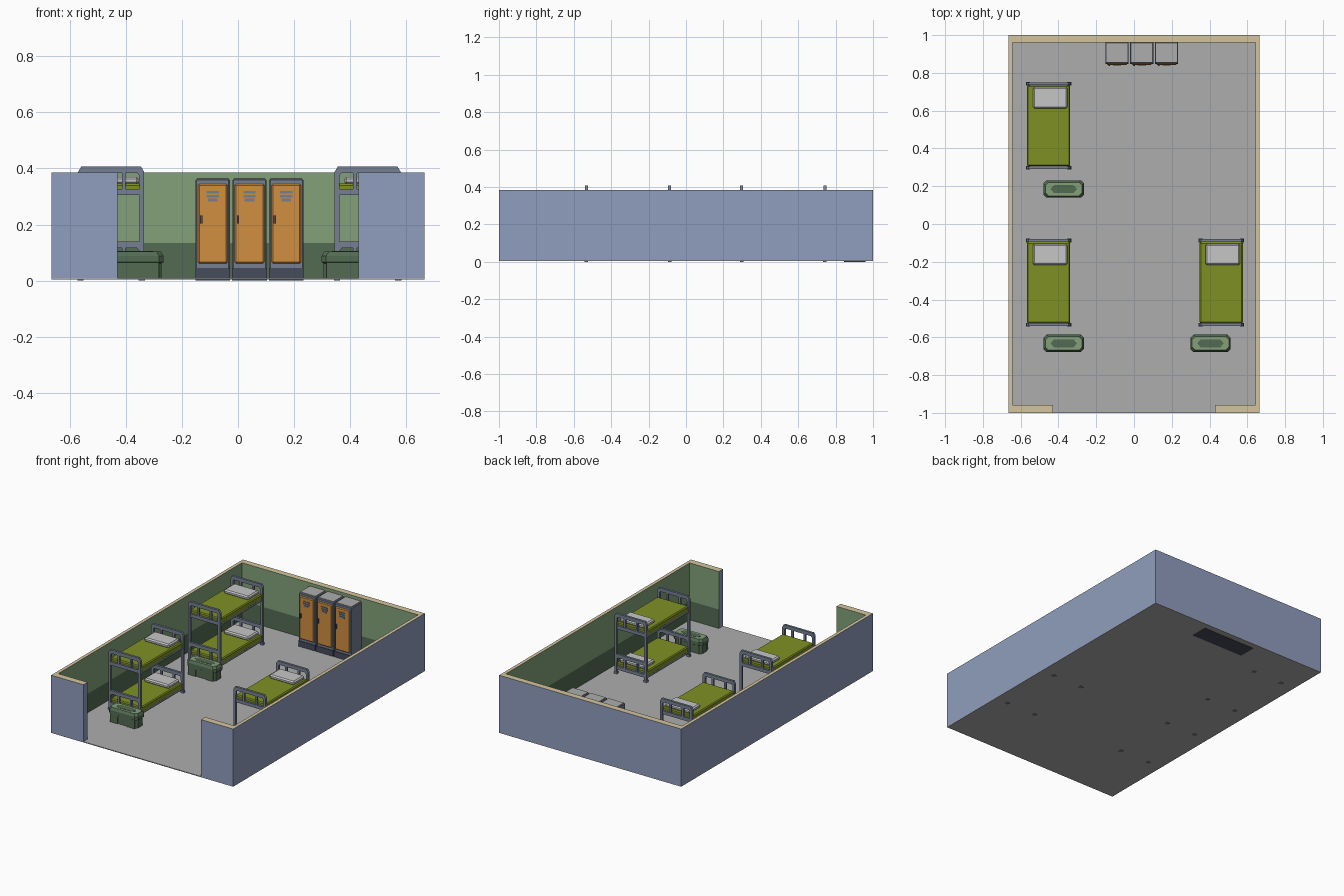
import bpy, bmesh

if "Cube" in bpy.data.objects:
    bpy.data.objects.remove(bpy.data.objects["Cube"])

def mat(name, r, g, b):
    lin = lambda c: ((c / 255 + 0.055) / 1.055) ** 2.4 if c > 10 else c / 3294
    m = bpy.data.materials.new(name)
    m.diffuse_color = (lin(r), lin(g), lin(b), 1)
    m.use_nodes = True
    m.node_tree.nodes["Principled BSDF"].inputs["Base Color"].default_value = m.diffuse_color
    return m

BLUE = mat("outer wall blue", 144, 157, 189)
CREAM = mat("wall top cream", 212, 197, 158)
GREY = mat("floor grey", 174, 174, 174)
GREEN = mat("wall green", 131, 161, 122)
DARK = mat("dark green", 83, 107, 82)
OLIVE = mat("mattress olive", 127, 144, 36)
PILLOW = mat("pillow grey", 198, 198, 198)
METAL = mat("slate metal", 118, 128, 146)
ORANGE = mat("door orange", 208, 142, 64)
CHAR = mat("charcoal", 70, 76, 92)

def finish(name, bm, mats, rule=None):
    bmesh.ops.recalc_face_normals(bm, faces=bm.faces)
    bm.normal_update()
    if rule:
        for f in bm.faces:
            f.material_index = rule(f)
    me = bpy.data.meshes.new(name)
    bm.to_mesh(me)
    bm.free()
    for m in mats:
        me.materials.append(m)
    ob = bpy.data.objects.new(name, me)
    bpy.context.collection.objects.link(ob)
    return ob

def add_box(bm, x0, x1, y0, y1, z0, z1, bevel=0.0):
    vs = bmesh.ops.create_cube(bm, size=1)["verts"]
    for v in vs:
        v.co = ((x0 + x1) / 2 + v.co.x * (x1 - x0), (y0 + y1) / 2 + v.co.y * (y1 - y0),
                (z0 + z1) / 2 + v.co.z * (z1 - z0))
    if bevel:
        es = list({e for v in vs for e in v.link_edges})
        bmesh.ops.bevel(bm, geom=es, offset=bevel, segments=1, affect='EDGES', profile=0.5)

def box(name, m, *dims, bevel=0.0):
    bm = bmesh.new()
    add_box(bm, *dims, bevel=bevel)
    return finish(name, bm, [m])

def add_loft(bm, rings):
    """Solid skinned through rings of equal point count."""
    rs = [[bm.verts.new(p) for p in r] for r in rings]
    for a, b in zip(rs, rs[1:]):
        for i in range(len(a)):
            j = (i + 1) % len(a)
            bm.faces.new((a[i], a[j], b[j], b[i]))
    bm.faces.new(rs[0][::-1])
    bm.faces.new(rs[-1])

# Room: floor slab and C-shaped wall with a wide front opening
X, XI, D = 0.665, 0.643, 0.43
box("floor", GREY, -X, X, -1, 1, 0.004, 0.009)
plan = [(-D, -1), (-X, -1), (-X, 1), (X, 1), (X, -1), (D, -1),
        (D, -0.957), (XI, -0.957), (XI, 0.96), (-XI, 0.96), (-XI, -0.957), (-D, -0.957)]
bm = bmesh.new()
add_loft(bm, [[(x, y, z) for x, y in plan] for z in (0.005, 0.134, 0.385)])

def wall_rule(f):
    c = f.calc_center_median()
    if abs(f.normal.z) > 0.5:
        return 1 if f.normal.z > 0 else 0
    outer = abs(c.x) > 0.66 or abs(c.y) > 0.99
    jamb = abs(abs(c.x) - D) < 0.001
    if outer or jamb:
        return 0
    return 2 if c.z > 0.134 else 3

finish("walls", bm, [BLUE, CREAM, GREEN, DARK], wall_rule)

# Bunk beds: two identical tiers on shared posts
HALF = [(0.1175, 0.355), (0.1175, 0.388), (0.106, 0.407)]
INNER = [(0.100, 0.355), (0.100, 0.375), (0.092, 0.384)]
ARCH = HALF + [(-x, z) for x, z in HALF[::-1]] + [(-x, z) for x, z in INNER] + INNER[::-1]
TIER = 0.268

def bunk(cx, cy):
    frame = bmesh.new()
    for s in (-1, 1):
        y0, y1 = cy + s * 0.2225 - 0.0075, cy + s * 0.2225 + 0.0075
        for t in (-1, 1):       # posts and feet
            px = cx + t * 0.109
            add_box(frame, px - 0.0085, px + 0.0085, y0, y1, 0, 0.36)
            add_box(frame, px - 0.011, px + 0.011, y0 - 0.002, y1 + 0.002, 0, 0.022)
        for dz in (0, -TIER):   # end panels
            add_loft(frame, [[(cx + x, y, z + dz) for x, z in ARCH] for y in (y0, y1)])
            add_box(frame, cx - 0.102, cx + 0.102, y0 + 0.001, y1 - 0.001, 0.305 + dz, 0.327 + dz)
            for t in (-1, 1):
                bx = cx + t * 0.045
                add_box(frame, bx - 0.007, bx + 0.007, y0 + 0.002, y1 - 0.002, 0.32 + dz, 0.39 + dz)
    for dz in (0, -TIER):       # side rails
        for t in (-1, 1):
            rx = cx + t * 0.107
            add_box(frame, rx - 0.006, rx + 0.006, cy - 0.222, cy + 0.222, 0.299 + dz, 0.314 + dz)
    finish("bunk_frame", frame, [METAL])
    for dz in (0, -TIER):
        box("mattress", OLIVE, cx - 0.114, cx + 0.114, cy - 0.214, cy + 0.214,
            0.308 + dz, 0.346 + dz, bevel=0.006)
        box("pillow", PILLOW, cx - 0.083, cx + 0.099, cy + 0.092, cy + 0.205,
            0.343 + dz, 0.37 + dz, bevel=0.008)

for cx, cy in ((-0.452, 0.52), (-0.452, -0.31), (0.462, -0.31)):
    bunk(cx, cy)

# Foot lockers: chamfered chest, light lid top, dark hexagon plate
def octagon(cx, cy, hx, hy, c, z):
    return [(cx + x, cy + y, z) for x, y in (
        (-hx + c, -hy), (hx - c, -hy), (hx, -hy + c), (hx, hy - c),
        (hx - c, hy), (-hx + c, hy), (-hx, hy - c), (-hx, -hy + c))]

def chest(cx, cy):
    bm = bmesh.new()
    add_loft(bm, [octagon(cx, cy, hx, hy, 0.016, z) for hx, hy, z in (
        (0.100, 0.040, 0.005), (0.100, 0.040, 0.062), (0.107, 0.046, 0.066),
        (0.107, 0.046, 0.088), (0.097, 0.036, 0.104))])
    finish("chest", bm, [DARK, GREEN], lambda f: int(f.normal.z > 0.9 and f.calc_center_median().z > 0.1))
    bm = bmesh.new()
    hexa = [(-0.07, 0), (-0.052, -0.021), (0.052, -0.021), (0.07, 0), (0.052, 0.021), (-0.052, 0.021)]
    add_loft(bm, [[(cx + x, cy + y, z) for x, y in hexa] for z in (0.102, 0.1055)])
    finish("chest_lid_plate", bm, [DARK])
    bm = bmesh.new()            # corner pillars and front arch
    for t in (-1, 1):
        add_box(bm, *sorted((cx + t * 0.036, cx + t * 0.09)), cy - 0.045, cy - 0.038, 0.005, 0.066)
    add_box(bm, cx - 0.036, cx + 0.036, cy - 0.045, cy - 0.038, 0.054, 0.066)
    finish("chest_front_arch", bm, [DARK])

for cx, cy in ((-0.372, 0.185), (-0.372, -0.632), (0.405, -0.632)):
    chest(cx, cy)

# Tall lockers against the back wall
for cx in (-0.09, 0.041, 0.172):
    box("locker_body", METAL, cx - 0.061, cx + 0.061, 0.850, 0.96, 0.04, 0.362, bevel=0.004)
    box("locker_top", GREY, cx - 0.056, cx + 0.056, 0.857, 0.957, 0.358, 0.3655)
    box("locker_base", CHAR, cx - 0.062, cx + 0.062, 0.846, 0.96, 0, 0.046)
    box("locker_door", ORANGE, cx - 0.053, cx + 0.053, 0.842, 0.855, 0.062, 0.345, bevel=0.005)
    box("locker_handle", CHAR, cx - 0.045, cx - 0.037, 0.836, 0.844, 0.203, 0.233)
    for i in range(3):
        z = 0.283 + i * 0.014
        w = 0.017 if i == 0 else 0.022
        box("locker_vent", METAL, cx - w, cx + w, 0.838, 0.844, z, z + 0.009)
